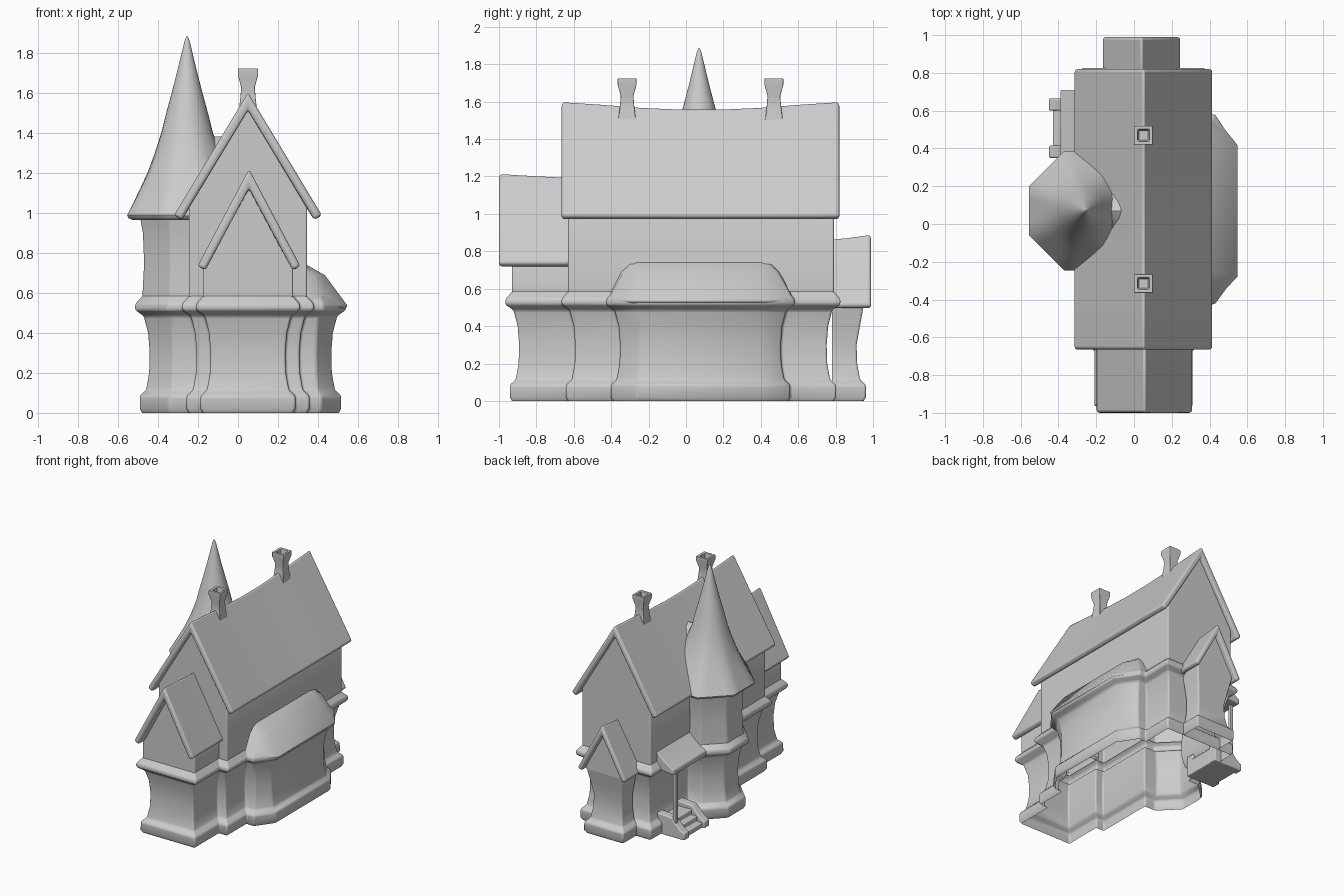
import bpy, bmesh
from math import sin, cos, pi, radians, hypot
from mathutils import Vector

if "Cube" in bpy.data.objects:
    bpy.data.objects.remove(bpy.data.objects["Cube"])


def loft(name, rings, closed=True, caps=(False, False), bevel=0.0, angle=40):
    """Skin a list of equal-length point rings."""
    bm = bmesh.new()
    vs = [[bm.verts.new(p) for p in r] for r in rings]
    n = len(rings[0])
    for a, b in zip(vs, vs[1:]):
        for i in range(n if closed else n - 1):
            j = (i + 1) % n
            bm.faces.new((a[i], a[j], b[j], b[i]))
    if caps[0]:
        bm.faces.new(vs[0][::-1])
    if caps[1]:
        bm.faces.new(vs[-1])
    bmesh.ops.remove_doubles(bm, verts=bm.verts, dist=1e-5)
    bmesh.ops.recalc_face_normals(bm, faces=bm.faces)
    me = bpy.data.meshes.new(name)
    bm.to_mesh(me)
    bm.free()
    ob = bpy.data.objects.new(name, me)
    bpy.context.collection.objects.link(ob)
    if bevel:
        m = ob.modifiers.new("soft_edges", 'BEVEL')
        m.width, m.segments, m.limit_method = bevel, 3, 'ANGLE'
        m.angle_limit = radians(35)
    bpy.ops.object.select_all(action='DESELECT')
    ob.select_set(True)
    bpy.context.view_layer.objects.active = ob
    bpy.ops.object.shade_smooth_by_angle(angle=radians(angle))
    return ob


def offset(pts, d, z, closed=True):
    """Mitred offset of a counter-clockwise footprint."""
    out, n = [], len(pts)
    for i, p in enumerate(pts):
        p = Vector(p)
        ns = []
        if closed or i > 0:
            e = (p - Vector(pts[i - 1])).normalized()
            ns.append(Vector((e.y, -e.x)))
        if closed or i < n - 1:
            e = (Vector(pts[(i + 1) % n]) - p).normalized()
            ns.append(Vector((e.y, -e.x)))
        m = sum(ns, Vector((0, 0))).normalized()
        q = p + m * (d / m.dot(ns[0]))
        out.append((q.x, q.y, z))
    return out


def walls(name, pts, profile, closed=True, caps=(False, False), bevel=0.01):
    return loft(name, [offset(pts, d, z, closed) for d, z in profile], closed, caps, bevel)


def prism(name, xz, y0, y1, bevel=0.008):
    return loft(name, [[(x, y, z) for x, z in xz] for y in (y0, y1)], True, (True, True), bevel)


def gable_body(name, cx, h, y0, y1, z0, ze, zr):
    prof = [(cx - h, z0), (cx - h, ze), (cx, zr), (cx + h, ze), (cx + h, z0)]
    return loft(name, [[(x, y, z) for x, z in prof] for y in (y0, y1)], False, (True, True), 0.008)


def gable_roof(name, cx, h, y0, y1, ze, ridge, t=0.045):
    """Thick folded roof; ridge lists the ridge heights from front to back."""
    rings = []
    for i, zr in enumerate(ridge):
        y = y0 + (y1 - y0) * i / (len(ridge) - 1)
        l = hypot(h, zr - ze)
        c, s = h / l, (zr - ze) / l
        xi, zi = h - t * s, ze - t * c
        rings.append([(cx - h, y, ze), (cx, y, zr), (cx + h, y, ze),
                      (cx + xi, y, zi), (cx, y, zr - t / c), (cx - xi, y, zi)])
    return loft(name, rings, True, (True, True), 0.016)


# Lower storey: one outline with plinth, concave wall and string course
outline = [(-.245, -.63), (-.175, -.63), (-.175, -.93), (.275, -.93), (.275, -.63),
           (.345, -.63), (.345, -.39), (.41, -.39), (.505, -.26), (.505, .40),
           (.41, .545), (.345, .545), (.345, .79), (-.245, .79), (-.245, .31),
           (-.34, .31), (-.48, .17), (-.48, -.03), (-.34, -.17), (-.245, -.17)]
plinth = [(0, 0), (.012, .02), (.012, .085), (-.02, .115), (-.035, .2), (-.038, .3)]
course = [(-.03, .4), (-.008, .485), (.035, .515), (.035, .545), (0, .585)]
walls("lower_walls", outline, plinth + course)

# Main hall
gable_body("main_upper_walls", .05, .295, -.63, .79, .56, 1.03, 1.53)
gable_roof("main_roof", .05, .37, -.665, .82, .99, [1.605, 1.592, 1.575, 1.566, 1.566, 1.575, 1.592, 1.605])

# Front wing
gable_body("front_wing_upper_walls", .05, .225, -.93, -.6, .56, .74, 1.15)
gable_roof("front_wing_roof", .055, .258, -1.0, -.6, .735, [1.222, 1.21, 1.2])

# Back wing, lower and without a string course
walls("back_wing_walls", [(.2, .78), (.2, .95), (-.12, .95), (-.12, .78)],
      plinth + [(-.02, .4), (0, .51)], closed=False)
gable_body("back_wing_gable", .04, .16, .76, .95, .5, .54, .82)
gable_roof("back_wing_roof", .04, .21, .75, .99, .51, [.868, .88, .897], .04)

# Right bay lean-to roof
eave = [(.33, -.43), (.42, -.42), (.55, -.28), (.55, .42), (.42, .58), (.33, .58)]
mid = [(.33, -.35), (.38, -.335), (.435, -.25), (.435, .39), (.38, .49), (.33, .5)]
top = [(.33, y) for y in (-.3, -.28, -.26, .40, .42, .44)]
loft("bay_roof", [offset(eave, -.02, .515, False), [(x, y, .535) for x, y in eave],
                  [(x, y, .69) for x, y in mid], [(x, y, .75) for x, y in top]],
     closed=False, bevel=0.008)

# Tower: octagonal shaft, spire blending from octagon to circle
tx, ty = -.24, .07
octagon = [(tx + .24 / cos(pi / 8) * cos(pi / 8 + k * pi / 4),
            ty + .24 / cos(pi / 8) * sin(pi / 8 + k * pi / 4)) for k in range(8)]
walls("tower_upper_walls", octagon, [(0, .56), (-.01, .75), (-.004, .9), (.01, .98)])


def spire_ring(r, z, blend):
    pts = []
    for k in range(32):
        a = k * pi / 16
        d = (a + pi / 8) % (pi / 4) - pi / 8
        rr = r * (blend + (1 - blend) / cos(d))
        pts.append((tx - .015 * blend + rr * cos(a), ty + rr * sin(a), z))
    return pts


spire = [(.22, .975, 0), (.285, .965, 0), (.308, .975, 0), (.315, .99, 0), (.305, 1.01, 0),
         (.258, 1.1, .2), (.207, 1.2, .5), (.165, 1.3, .8), (.13, 1.4, 1), (.105, 1.5, 1),
         (.078, 1.6, 1), (.052, 1.7, 1), (.028, 1.8, 1), (.012, 1.865, 1), (.004, 1.885, 1)]
loft("tower_spire", [spire_ring(*s) for s in spire], True, (False, True), angle=50)

# Saddle that joins the spire to the main roof
half = [(.33, .985), (.24, 1.08), (.16, 1.2), (.09, 1.31), (.04, 1.365)]
saddle = [(-y, z) for y, z in half] + [(0, 1.385)] + half[::-1]
loft("spire_saddle", [[(tx, ty + y, z) for y, z in saddle],
                      [(-.30 + (z - .99) * .607, ty + y, z) for y, z in saddle]], closed=False)

# Chimneys with hollow tops
for name, cy in (("front_chimney", -.315), ("back_chimney", .47)):
    sq = [(.05 + a * .035, cy + b * .035) for a, b in ((-1, -1), (1, -1), (1, 1), (-1, 1))]
    walls(name, sq, [(.015, 1.48), (.004, 1.57), (-.001, 1.63), (.015, 1.69), (.015, 1.725),
                     (-.003, 1.725), (-.01, 1.68)], caps=(False, True), bevel=0.004)

# Side porch: roof, post, steps and sloped side walls
prism("porch_roof", [(-.22, .68), (-.31, .60), (-.39, .55), (-.39, .51), (-.22, .53)], .27, .71)
prism("porch_post", [(-.375, .08), (-.35, .08), (-.35, .53), (-.375, .53)], .635, .66, 0.003)
prism("porch_steps", [(-.2, 0), (-.43, 0), (-.43, .04), (-.385, .04), (-.385, .08),
                      (-.34, .08), (-.34, .12), (-.2, .12)], .36, .61, 0.006)
for name, y in (("outer_step_wall", .60), ("inner_step_wall", .35)):
    prism(name, [(-.2, 0), (-.45, 0), (-.45, .05), (-.41, .075), (-.34, .15), (-.2, .16)], y, y + .065)
